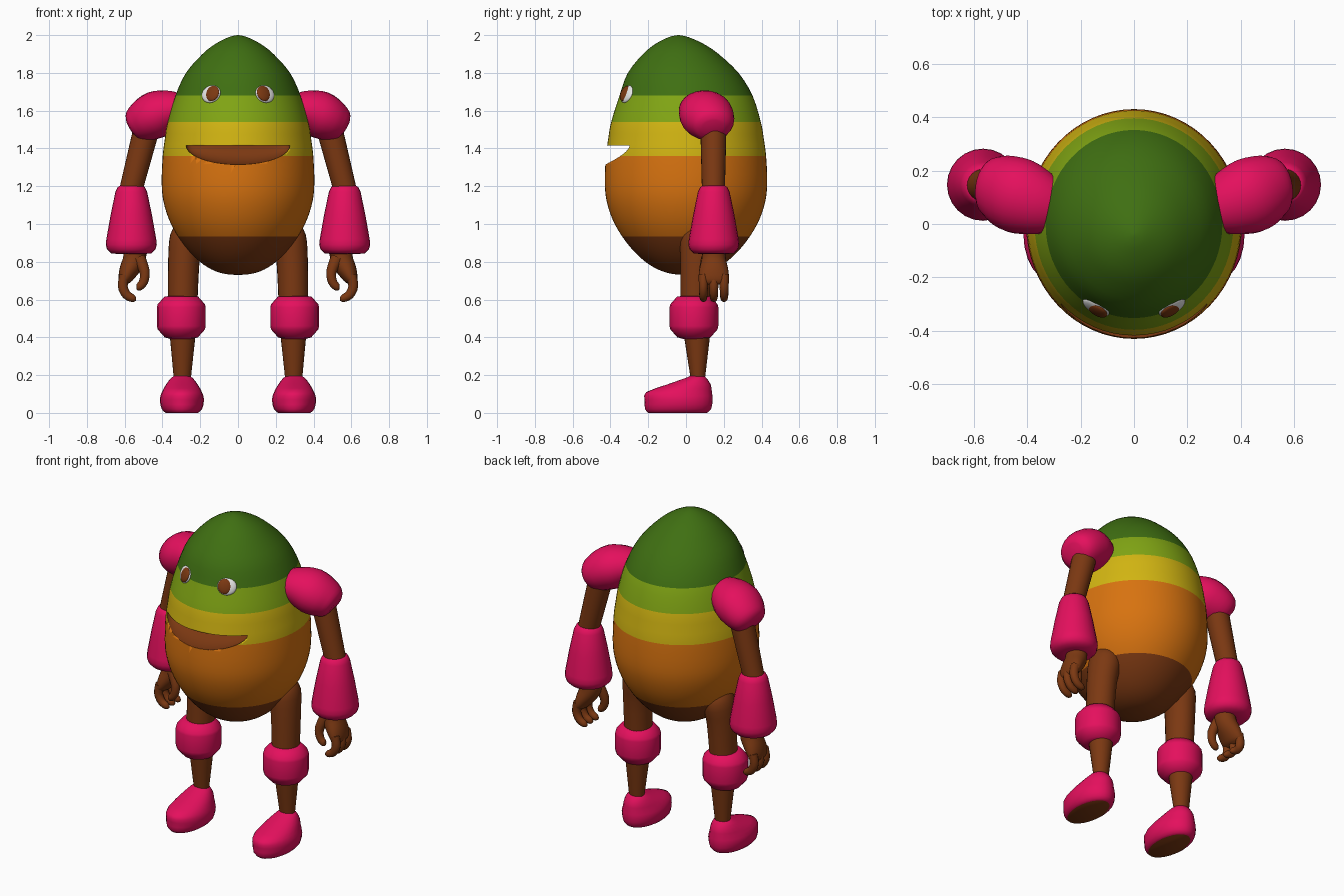
import bpy, bmesh, math
from mathutils import Vector, Matrix

if "Cube" in bpy.data.objects:
    bpy.data.objects.remove(bpy.data.objects["Cube"])


def material(name, r, g, b):
    m = bpy.data.materials.new(name)
    m.use_nodes = True
    m.diffuse_color = (r, g, b, 1)
    bsdf = next(n for n in m.node_tree.nodes if n.type == 'BSDF_PRINCIPLED')
    bsdf.inputs["Base Color"].default_value = (r, g, b, 1)
    bsdf.inputs["Roughness"].default_value = 0.6
    return m


GREEN = material("dark green", 0.05, 0.16, 0.006)
LIME = material("lime green", 0.22, 0.38, 0.007)
YELLOW = material("yellow", 0.64, 0.46, 0.006)
ORANGE = material("orange", 0.68, 0.17, 0.005)
BROWN = material("brown", 0.2, 0.04, 0.006)
PINK = material("pink", 0.78, 0.005, 0.11)
WHITE = material("white", 0.85, 0.85, 0.85)


def finish(name, bm, mats, angle=50):
    bmesh.ops.recalc_face_normals(bm, faces=bm.faces)
    mesh = bpy.data.meshes.new(name)
    bm.to_mesh(mesh)
    bm.free()
    for m in mats:
        mesh.materials.append(m)
    ob = bpy.data.objects.new(name, mesh)
    bpy.context.collection.objects.link(ob)
    bpy.ops.object.select_all(action='DESELECT')
    ob.select_set(True)
    bpy.context.view_layer.objects.active = ob
    bpy.ops.object.shade_smooth_by_angle(angle=math.radians(angle))
    return ob


def refine(rows, steps):
    """Catmull-Rom through the rows, keeping every given row."""
    rows = [Vector(r) for r in rows]
    out = []
    for i in range(len(rows) - 1):
        a, b, c, d = rows[max(i - 1, 0)], rows[i], rows[i + 1], rows[min(i + 2, len(rows) - 1)]
        for k in range(steps):
            t = k / steps
            out.append(b + (c - a) * (t / 2) + (a * 2 - b * 5 + c * 4 - d) * (t * t / 2)
                       + (b * 3 - a - c * 3 + d) * (t ** 3 / 2))
    return out + [rows[-1]]


def tube(name, rows, mats, steps=1, segs=24, flat=False, side=1, rule=None, angle=50):
    """Loft ellipses; each row is x, y, z, radius across, radius in depth."""
    rows = refine(rows, steps)
    bm = bmesh.new()
    rings = []
    for i, r in enumerate(rows):
        centre = Vector(r[:3])
        across, depth = Vector((1, 0, 0)), Vector((0, 1, 0))
        if not flat:
            t = (Vector(rows[min(i + 1, len(rows) - 1)][:3]) - Vector(rows[max(i - 1, 0)][:3])).normalized()
            depth = (depth - t * depth.dot(t)).normalized()
            across = depth.cross(t)
        ring = []
        for k in range(segs):
            a = math.tau * k / segs
            p = centre + across * (r[3] * math.cos(a)) + depth * (r[4] * math.sin(a))
            ring.append(bm.verts.new((p.x * side, p.y, p.z)))
        rings.append(ring)
    for lo, hi in zip(rings, rings[1:]):
        for k in range(segs):
            j = (k + 1) % segs
            bm.faces.new((lo[k], lo[j], hi[j], hi[k]))
    bm.faces.new(rings[0])
    bm.faces.new(rings[-1])
    if rule:
        for f in bm.faces:
            f.material_index = rule(f)
    return finish(name, bm, mats, angle)


# Egg body with colour bands
profile = [(0.73, 0.004), (0.737, 0.08), (0.76, 0.15), (0.80, 0.215), (0.86, 0.28), (0.934, 0.338),
           (1.02, 0.387), (1.12, 0.42), (1.22, 0.43), (1.36, 0.424), (1.45, 0.412), (1.54, 0.396),
           (1.68, 0.352), (1.8, 0.293), (1.9, 0.2), (1.955, 0.125), (1.99, 0.05), (2.0, 0.004)]
bands = [1.68, 1.54, 1.36, 0.934]


def band(face):
    z = face.calc_center_median().z
    return sum(z < b for b in bands)


body_mats = [GREEN, LIME, YELLOW, ORANGE, BROWN]
body = tube("egg_body", [(0, -0.04 * max(0, (z - 1.68) / 0.32), z, 0.94 * r, r) for z, r in profile],
            body_mats, steps=3, segs=64, flat=True, rule=band)

# Mouth: a half bowl bent around the body, cut out of it
bm = bmesh.new()
bmesh.ops.create_uvsphere(bm, u_segments=40, v_segments=20, radius=1)
bmesh.ops.delete(bm, geom=[v for v in bm.verts if v.co.z > 0.01], context='VERTS')
bmesh.ops.holes_fill(bm, edges=[e for e in bm.edges if e.is_boundary], sides=0)
for v in bm.verts:
    x = 0.275 * v.co.x
    around = -0.42 * math.sqrt(1 - (x / 0.388) ** 2)
    v.co = (x, around + 0.148 * v.co.y, 1.415 + 0.1 * v.co.z)
for f in bm.faces:
    f.material_index = 4
cutter = finish("mouth_cutter", bm, body_mats)
cutter.hide_render = True
cut = body.modifiers.new("mouth", 'BOOLEAN')
cut.object = cutter
cut.operation = 'DIFFERENCE'
cut.solver = 'EXACT'
bpy.context.view_layer.objects.active = body
bpy.ops.object.modifier_apply(modifier=cut.name)
bpy.data.objects.remove(cutter)


def lens(name, spot, size, turn, mat):
    bm = bmesh.new()
    bmesh.ops.create_uvsphere(bm, u_segments=24, v_segments=16, radius=1,
                              matrix=Matrix.Translation(spot) @ turn @ Matrix.Diagonal((*size, 1)))
    finish(name, bm, [mat])


for side, label in ((1, "left_"), (-1, "right_")):
    # Eye white and iris, lying on the curve of the head
    turn = Matrix.Rotation(side * math.radians(29), 4, 'Z') @ Matrix.Rotation(math.radians(-22), 4, 'X')
    spot = Vector((side * 0.142, -0.311, 1.688))
    out = turn @ Vector((0, -1, 0))
    lens(label + "eye_white", spot, (0.055, 0.018, 0.05), turn, WHITE)
    lens(label + "iris", spot + out * 0.009 - turn @ Vector((side * 0.012, 0, 0)),
         (0.039, 0.014, 0.043), turn, BROWN)

    # Shoulder pad
    tube(label + "shoulder_pad",
         [(0.30, 0.06, 1.605, 0.085, 0.10), (0.36, 0.08, 1.60, 0.108, 0.125), (0.43, 0.105, 1.58, 0.125, 0.142),
          (0.50, 0.13, 1.545, 0.112, 0.13), (0.55, 0.14, 1.52, 0.085, 0.1), (0.568, 0.143, 1.51, 0.045, 0.06)],
         [PINK], steps=3, side=side)
    # Arm and flared cuff
    tube(label + "upper_arm", [(0.475, 0.145, 1.54, 0.07, 0.07), (0.575, 0.145, 1.15, 0.06, 0.06)],
         [BROWN], side=side)
    tube(label + "forearm_cuff",
         [(0.565, 0.147, z, r, r) for z, r in ((1.203, 0.06), (1.195, 0.072), (1.17, 0.084), (1.05, 0.109),
                                               (0.92, 0.132), (0.89, 0.135), (0.865, 0.128), (0.845, 0.108),
                                               (0.84, 0.06))], [PINK], side=side)
    # Hand with three curled fingers and a thumb
    tube(label + "palm",
         [(0.545, 0.147, 0.87, 0.06, 0.058), (0.55, 0.147, 0.81, 0.06, 0.065), (0.58, 0.147, 0.75, 0.05, 0.078),
          (0.602, 0.147, 0.70, 0.033, 0.077), (0.605, 0.147, 0.68, 0.015, 0.05)], [BROWN], steps=3, side=side)
    for n, y in enumerate((0.092, 0.147, 0.202)):
        tube(label + "finger_%d" % (n + 1),
             [(0.60, y, 0.73, 0.027, 0.025), (0.61, y, 0.67, 0.026, 0.024), (0.59, y, 0.625, 0.024, 0.022),
              (0.555, y, 0.606, 0.02, 0.019), (0.54, y, 0.604, 0.009, 0.009)],
             [BROWN], steps=3, segs=12, side=side)
    tube(label + "thumb",
         [(0.525, 0.11, 0.82, 0.035, 0.03), (0.495, 0.095, 0.75, 0.027, 0.026), (0.5, 0.09, 0.695, 0.024, 0.022),
          (0.525, 0.09, 0.665, 0.02, 0.019), (0.537, 0.09, 0.66, 0.009, 0.009)],
         [BROWN], steps=3, segs=12, side=side)

    # Leg, knee guard and shin
    tube(label + "thigh",
         [(0.26, 0.07, 0.99, 0.06, 0.06), (0.272, 0.07, 0.93, 0.088, 0.098), (0.287, 0.06, 0.8, 0.083, 0.09),
          (0.293, 0.05, 0.58, 0.078, 0.08)], [BROWN], steps=3, side=side)
    tube(label + "knee_guard",
         [(0.3, 0.042, z, r, r) for z, r in ((0.618, 0.07), (0.615, 0.09), (0.575, 0.125), (0.56, 0.129),
                                             (0.46, 0.129), (0.442, 0.125), (0.4, 0.088), (0.392, 0.06))],
         [PINK], segs=20, side=side)
    tube(label + "shin", [(0.293, 0.058, 0.43, 0.07, 0.072), (0.295, 0.063, 0.16, 0.043, 0.035)],
         [BROWN], side=side)
    # Shoe with a brown sole
    tube(label + "shoe",
         [(0.297, -0.045, 0.0, 0.085, 0.155), (0.297, -0.042, 0.02, 0.107, 0.175), (0.297, -0.039, 0.07, 0.117, 0.18),
          (0.297, -0.037, 0.11, 0.106, 0.174), (0.297, 0.015, 0.15, 0.084, 0.116),
          (0.297, 0.053, 0.185, 0.057, 0.055), (0.297, 0.06, 0.197, 0.035, 0.035)],
         [PINK, BROWN], steps=2, flat=True, side=side,
         rule=lambda f: int(f.calc_center_median().z < 0.002))
